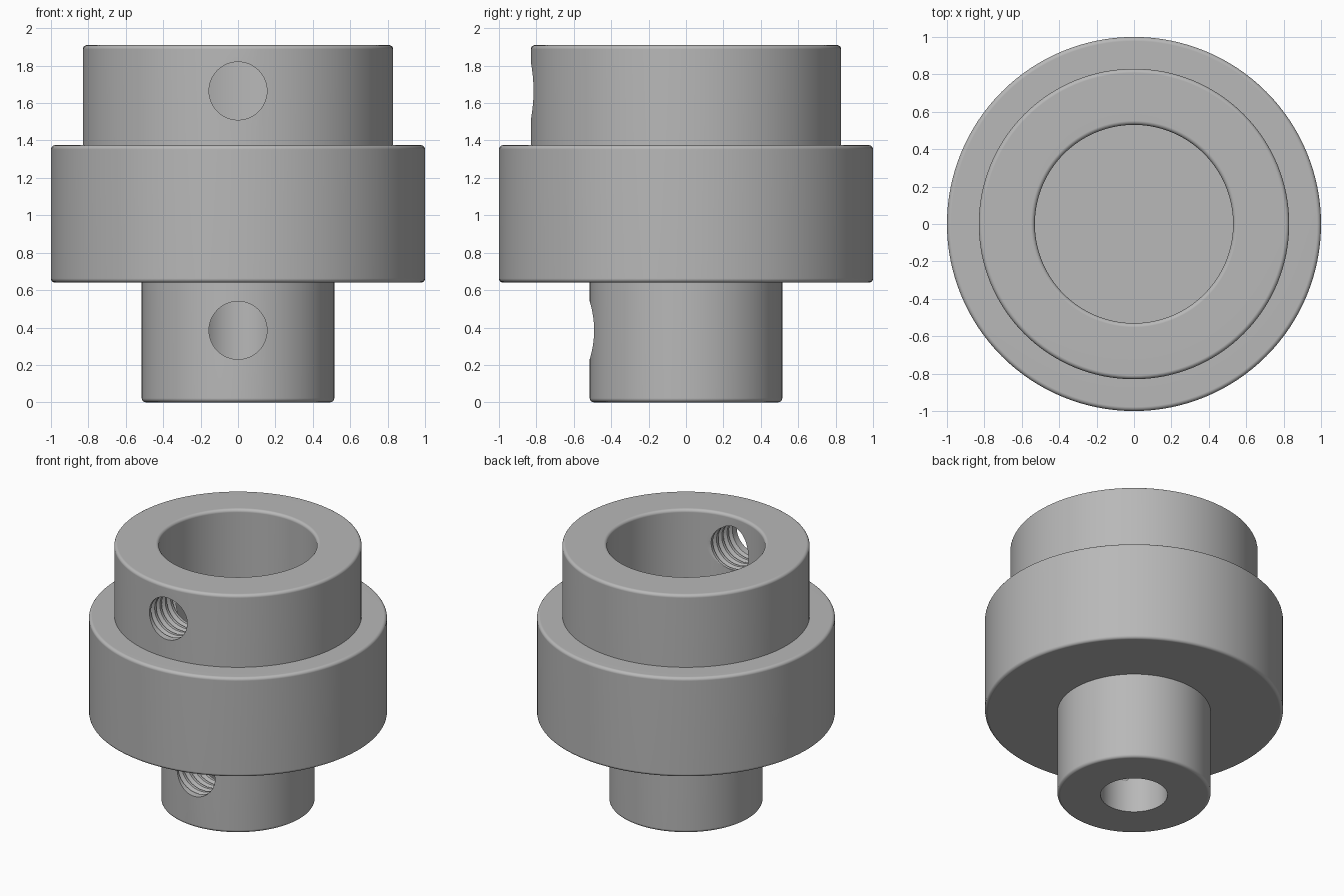
import bpy, bmesh, math
from mathutils import Matrix

cube = bpy.data.objects.get("Cube")
if cube:
    bpy.data.objects.remove(cube, do_unlink=True)

metal = bpy.data.materials.new("plain_grey_metal")
metal.use_nodes = True
grey = (0.48, 0.48, 0.48, 1)
metal.diffuse_color = grey
metal.node_tree.nodes["Principled BSDF"].inputs["Base Color"].default_value = grey


def add_object(name, bm):
    bmesh.ops.recalc_face_normals(bm, faces=bm.faces)
    mesh = bpy.data.meshes.new(name)
    bm.to_mesh(mesh)
    bm.free()
    mesh.materials.append(metal)
    obj = bpy.data.objects.new(name, mesh)
    bpy.context.collection.objects.link(obj)
    return obj


def rounded(points, steps=4):
    """Expand (radius, height, fillet) corners into a filleted profile."""
    out = []
    for i, (r, z, f) in enumerate(points):
        if not f:
            out.append((r, z))
            continue
        ends = []
        for q in (points[i - 1], points[i + 1]):
            dr, dz = q[0] - r, q[1] - z
            length = math.hypot(dr, dz)
            ends.append((dr / length * f, dz / length * f))
        (ar, az), (br, bz) = ends
        for s in range(steps + 1):
            t = s / steps * math.pi / 2
            ka, kb = 1 - math.sin(t), 1 - math.cos(t)
            out.append((r + ar * ka + br * kb, z + az * ka + bz * kb))
    return out


def lathe(name, profile, segments=128):
    bm = bmesh.new()
    verts = [bm.verts.new((r, 0, z)) for r, z in profile]
    edges = [bm.edges.new(pair) for pair in zip(verts, verts[1:])]
    bmesh.ops.spin(bm, geom=verts + edges, cent=(0, 0, 0), axis=(0, 0, 1),
                   angle=math.tau, steps=segments, use_merge=False)
    bmesh.ops.remove_doubles(bm, verts=bm.verts, dist=0.0001)
    return add_object(name, bm)


def thread_cutter(name, outer, inner_y, z, radius=0.155, depth=0.028, pitch=0.062, n=48):
    """Helical tap whose mouth is a plain cylinder, pointing along y."""
    bm = bmesh.new()
    start = -outer - 0.12
    per_turn = 3
    count = int((inner_y - start) / pitch) * per_turn
    rows = []
    for k in range(count + 1):
        row = []
        for i in range(n):
            a = math.tau * i / n
            y = start + (k / per_turn + i / n) * pitch
            groove = k % per_turn == 1 and y > -outer + 0.045
            r = radius + (depth if groove else 0)
            row.append(bm.verts.new((r * math.cos(a), y, z + r * math.sin(a))))
        rows.append(row)
    # each turn joins the row one pitch further along
    last = count - per_turn
    for k in range(count):
        for i in range(n):
            if i < n - 1:
                bm.faces.new((rows[k][i], rows[k][i + 1], rows[k + 1][i + 1], rows[k + 1][i]))
            elif k < last:
                bm.faces.new((rows[k][i], rows[k + per_turn][0],
                              rows[k + per_turn + 1][0], rows[k + 1][i]))
    # close both open ends with fans around the axis
    near = rows[0] + [rows[k][0] for k in range(per_turn, 0, -1)]
    far = rows[count] + [rows[k][n - 1] for k in range(count - 1, last - 1, -1)]
    for loop, y in ((near, start - 0.03), (far, inner_y + 0.03)):
        tip = bm.verts.new((0, y, z))
        for a, b in zip(loop, loop[1:] + loop[:1]):
            bm.faces.new((a, b, tip))
    cutter = add_object(name, bm)
    cutter.hide_render = True
    return cutter


# Turned body: lower hub, wide flange, upper collar, blind bore at each end
FILLET = 0.022
LOWER, FLANGE, UPPER = 0.515, 1.0, 0.83
profile = rounded([
    (0, 0.8, 0), (0.225, 0.8, 0), (0.225, 0, 0),
    (LOWER, 0, FILLET), (LOWER, 0.64, 0),
    (FLANGE, 0.64, FILLET), (FLANGE, 1.375, FILLET),
    (UPPER, 1.375, 0), (UPPER, 1.91, FILLET),
    (0.53, 1.91, FILLET), (0.53, 1.0, 0), (0, 1.0, 0)])
body = lathe("coupling_body", profile)

# Threaded set screw holes through the front walls
cutters = [thread_cutter("upper_screw_cutter", UPPER, -0.3, 1.665),
           thread_cutter("lower_screw_cutter", LOWER, -0.06, 0.385)]

bpy.ops.object.select_all(action='DESELECT')
bpy.context.view_layer.objects.active = body
body.select_set(True)
for cutter in cutters:
    cut = body.modifiers.new(cutter.name, 'BOOLEAN')
    cut.operation = 'DIFFERENCE'
    cut.solver = 'EXACT'
    cut.object = cutter
    bpy.ops.object.modifier_apply(modifier=cut.name)
    bpy.data.objects.remove(cutter, do_unlink=True)

# Smooth walls with crisp edges
bpy.ops.object.shade_smooth_by_angle(angle=math.radians(30))
weighted = body.modifiers.new("even_shading", 'WEIGHTED_NORMAL')
weighted.keep_sharp = True
